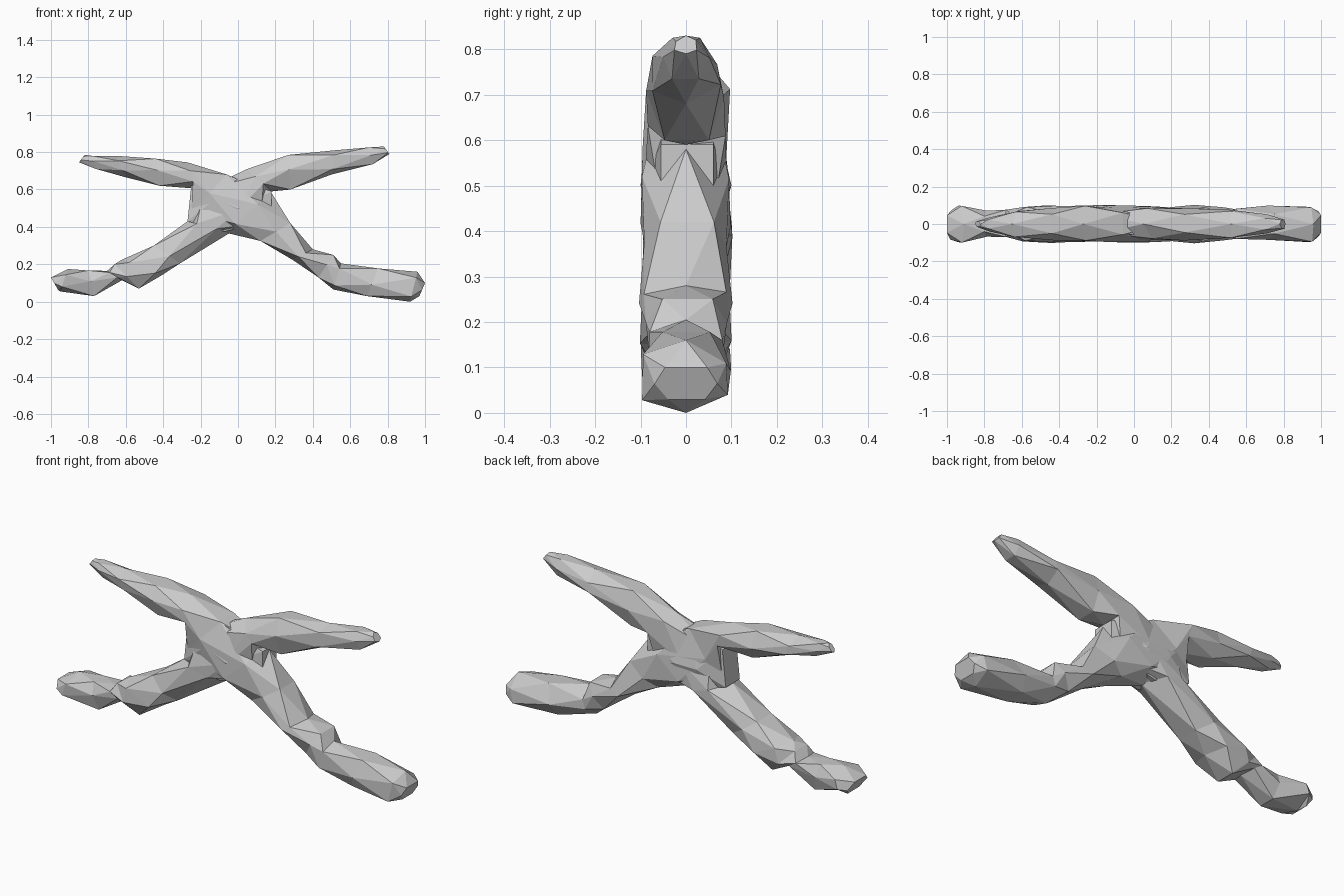
import bpy, bmesh, random

if "Cube" in bpy.data.objects:
    bpy.data.objects.remove(bpy.data.objects["Cube"])

random.seed(4)

# Cross-sections along each diagonal: top x, top z, bottom x, bottom z, half depth
ARM_TO_RIGHT_LEG = [
    (-.82, .785, -.85, .745, .015), (-.78, .78, -.76, .71, .04),
    (-.65, .78, -.60, .665, .07), (-.44, .765, -.42, .62, .09),
    (-.27, .745, -.23, .605, .095), (-.06, .68, -.25, .48, .1),
    (.18, .58, -.07, .37, .1), (.28, .42, .12, .325, .1),
    (.40, .28, .29, .225, .1), (.51, .25, .43, .13, .095),
    (.55, .205, .51, .065, .085), (.75, .178, .69, .03, .095),
    (.96, .16, .92, 0, .1), (1.0, .10, .97, .03, .075)]
ARM_TO_LEFT_LEG = [
    (.78, .83, .81, .79, .025), (.70, .825, .72, .735, .05),
    (.52, .81, .50, .68, .075), (.27, .785, .28, .60, .085),
    (.05, .71, .18, .59, .085), (-.18, .60, .12, .42, .09),
    (-.27, .43, -.04, .37, .1), (-.45, .30, -.31, .205, .1),
    (-.62, .225, -.41, .14, .1), (-.66, .20, -.53, .07, .09),
    (-.70, .165, -.62, .115, .075), (-.80, .167, -.77, .03, .075),
    (-.91, .175, -.95, .055, .1), (-1.0, .13, -.96, .06, .08)]
# Front outline of the middle
TORSO = [(-.25, .62), (-.25, .50), (-.27, .43), (-.07, .375),
         (.18, .44), (.18, .59), (-.06, .675)]

# Height fraction and depth fraction of the six corners, for alternate rings
POINTED = [(1, 0), (.75, 1), (.25, 1), (0, 0), (.25, -1), (.75, -1)]
FLAT = [(1, .6), (.5, 1), (0, .6), (0, -.6), (.5, -1), (1, -.6)]


def finish(bm, name):
    bmesh.ops.recalc_face_normals(bm, faces=bm.faces)
    mesh = bpy.data.meshes.new(name)
    bm.to_mesh(mesh)
    bm.free()
    obj = bpy.data.objects.new(name, mesh)
    bpy.context.collection.objects.link(obj)
    return obj


def limb_pair(name, stations):
    bm = bmesh.new()
    rings = []
    for k, (tx, tz, bx, bz, hy) in enumerate(stations):
        ring = []
        for t, d in (FLAT if k % 2 else POINTED):
            if 0 < t < 1:
                t += random.uniform(-.1, .1)
            y = hy * d * random.uniform(.88, 1.04)
            ring.append(bm.verts.new((bx + (tx - bx) * t, y, bz + (tz - bz) * t)))
        rings.append(ring)
    # Zigzag triangles between staggered rings
    for k in range(len(rings) - 1):
        a, b = rings[k], rings[k + 1]
        if k % 2:
            a, b = b, a
        for i in range(6):
            j = (i + 1) % 6
            bm.faces.new((a[i], a[j], b[i]))
            bm.faces.new((b[i], a[j], b[j]))
    bm.faces.new(rings[0])
    bm.faces.new(rings[-1])
    bmesh.ops.triangulate(bm, faces=[f for f in bm.faces if len(f.verts) > 3])
    return finish(bm, name)


def torso():
    bm = bmesh.new()
    for x, z in TORSO:
        for y in (-.055, .06):
            bm.verts.new((x, y, z))
    # Raised middle on front and back
    for x, y, z in ((0, -.1, .5), (-.12, -.095, .55), (0, .1, .5), (-.13, .1, .5)):
        bm.verts.new((x, y, z))
    bmesh.ops.convex_hull(bm, input=bm.verts)
    return finish(bm, "torso")


# Two crossing limb pairs fused with the torso
body = limb_pair("four_limbed_body", ARM_TO_RIGHT_LEG)
for part in (limb_pair("crossing_limbs", ARM_TO_LEFT_LEG), torso()):
    mod = body.modifiers.new("fuse", 'BOOLEAN')
    mod.operation = 'UNION'
    mod.solver = 'EXACT'
    mod.object = part
    part.hide_render = True
    part.hide_set(True)
    bpy.context.view_layer.objects.active = body
    bpy.ops.object.modifier_apply(modifier=mod.name)
    bpy.data.objects.remove(part)
